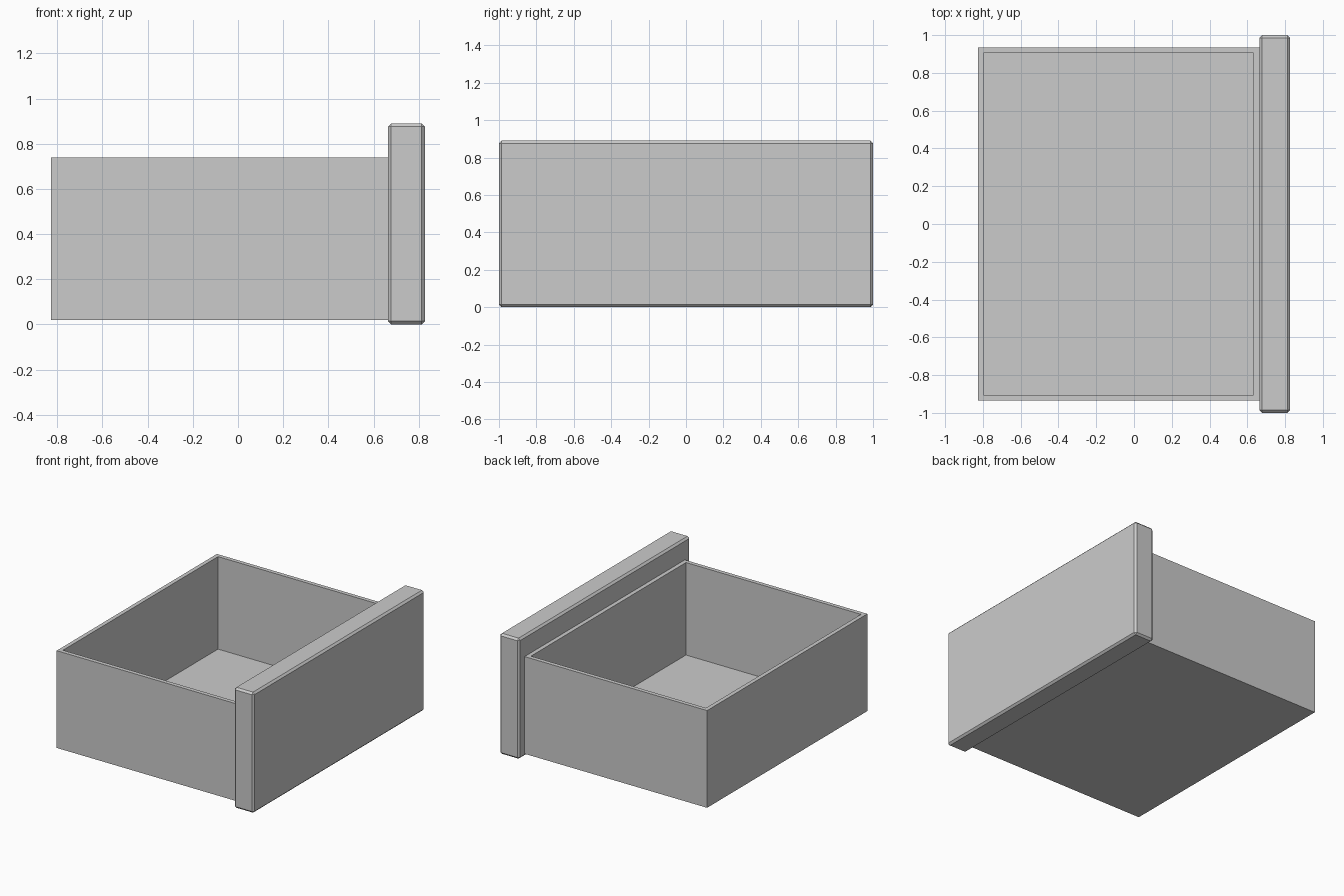
import bpy, bmesh
from mathutils import Vector

default = bpy.data.objects.get("Cube")
if default:
    bpy.data.objects.remove(default, do_unlink=True)

GREY = (0.6, 0.6, 0.6, 1)
mat = bpy.data.materials.new("plain grey")
mat.use_nodes = True
mat.diffuse_color = GREY
mat.node_tree.nodes["Principled BSDF"].inputs["Base Color"].default_value = GREY


def block(name, low, high, edit=None):
    """Box between two corners, optionally edited before it is stored."""
    low, high = Vector(low), Vector(high)
    bm = bmesh.new()
    bmesh.ops.create_cube(bm, size=1)
    for v in bm.verts:
        v.co = (low + high) / 2 + v.co * (high - low)
    if edit:
        edit(bm)
    mesh = bpy.data.meshes.new(name)
    bm.to_mesh(mesh)
    bm.free()
    mesh.materials.append(mat)
    obj = bpy.data.objects.new(name, mesh)
    bpy.context.collection.objects.link(obj)
    return obj


WALL, FLOOR = 0.043, 0.035
BACK, JOIN, SIDE = -0.827, 0.664, 0.935
BASE, RIM = 0.02, 0.738


# Open tray: inset the top for the rim, then sink the opening to the floor
def hollow(bm):
    top = max(bm.faces, key=lambda f: f.calc_center_median().z)
    bmesh.ops.inset_individual(bm, faces=[top], thickness=WALL)
    sunk = bmesh.ops.extrude_discrete_faces(bm, faces=[top])["faces"][0]
    for v in sunk.verts:
        v.co.z = BASE + FLOOR
        # the opening reaches right up to the face panel
    for v in bm.verts:
        if abs(v.co.x - (JOIN - WALL)) < 0.001:
            v.co.x = JOIN - 0.001


block("drawer_tray", (BACK, -SIDE, BASE), (JOIN, SIDE, RIM), hollow)


# Face panel with a narrow chamfer on every edge
def chamfer(bm):
    bmesh.ops.bevel(bm, geom=bm.edges[:], offset=0.014, segments=1,
                    profile=0.5, affect='EDGES')


block("drawer_face_panel", (JOIN, -1, 0), (0.827, 1, 0.89), chamfer)
